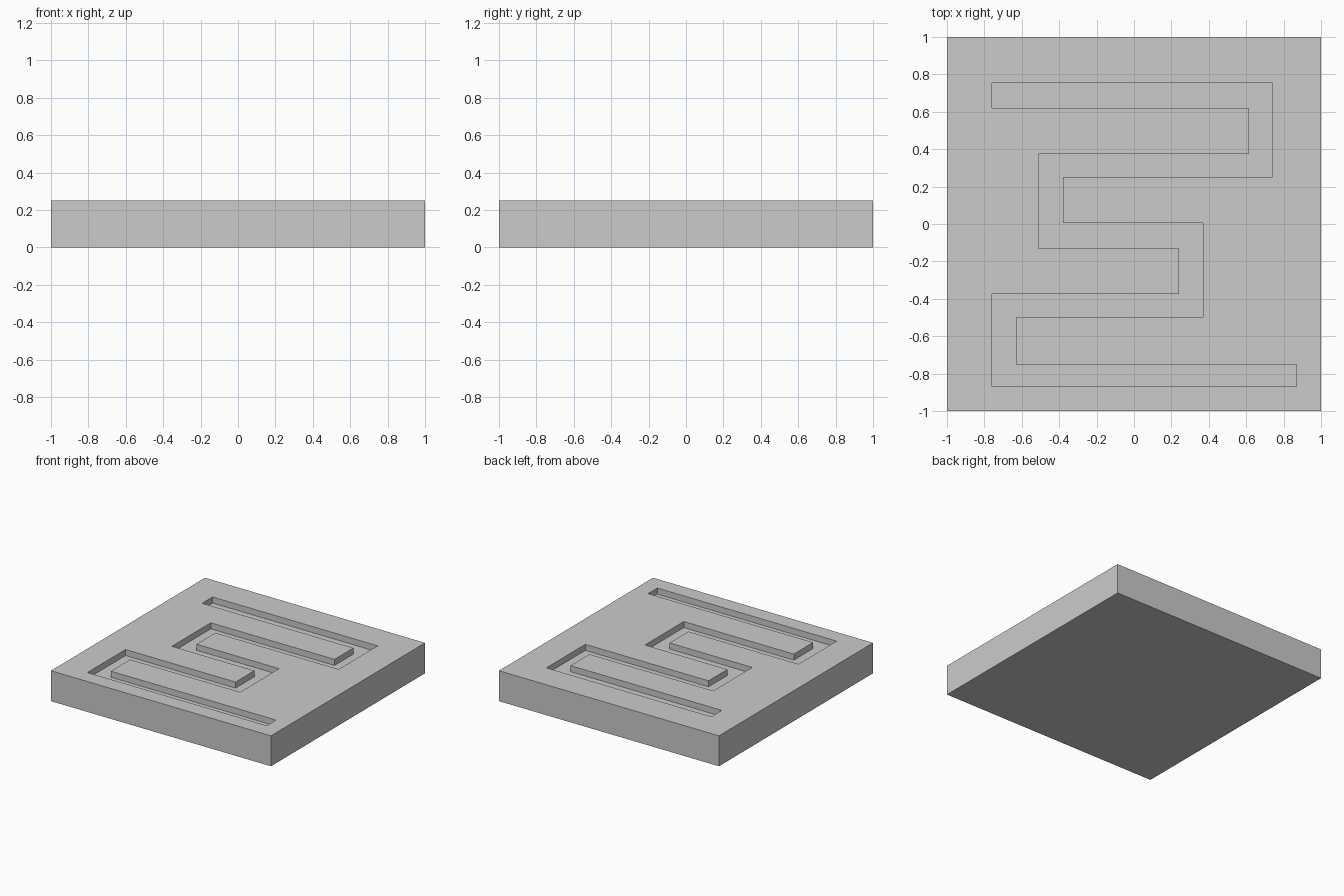
import bpy, bmesh

if "Cube" in bpy.data.objects:
    bpy.data.objects.remove(bpy.data.objects["Cube"])

HEIGHT, DEPTH = 0.25, 0.05


def prism(name, outline, z0, z1):
    """Extrude a flat outline from z0 to z1."""
    bm = bmesh.new()
    base = bm.faces.new([bm.verts.new((x, y, z0)) for x, y in outline])
    ext = bmesh.ops.extrude_face_region(bm, geom=[base])
    top = [g for g in ext["geom"] if isinstance(g, bmesh.types.BMVert)]
    bmesh.ops.translate(bm, vec=(0, 0, z1 - z0), verts=top)
    bmesh.ops.recalc_face_normals(bm, faces=bm.faces)
    mesh = bpy.data.meshes.new(name)
    bm.to_mesh(mesh)
    bm.free()
    obj = bpy.data.objects.new(name, mesh)
    bpy.context.collection.objects.link(obj)
    return obj


# Square slab
slab = prism("slab", [(-1, -1), (1, -1), (1, 1), (-1, 1)], 0, HEIGHT)

# Winding channel cut into the top
channel = [
    (-0.76, 0.755), (-0.76, 0.62), (0.615, 0.62), (0.615, 0.375),
    (-0.51, 0.375), (-0.51, -0.13), (0.24, -0.13), (0.24, -0.375),
    (-0.76, -0.375), (-0.76, -0.87), (0.87, -0.87), (0.87, -0.75),
    (-0.63, -0.75), (-0.63, -0.50), (0.37, -0.50), (0.37, 0.005),
    (-0.38, 0.005), (-0.38, 0.25), (0.74, 0.25), (0.74, 0.755),
]
cutter = prism("channel_cutter", channel, HEIGHT - DEPTH, HEIGHT + 0.1)
cutter.hide_render = True
cutter.hide_viewport = True

cut = slab.modifiers.new("channel", "BOOLEAN")
cut.operation = "DIFFERENCE"
cut.solver = "EXACT"
cut.object = cutter
